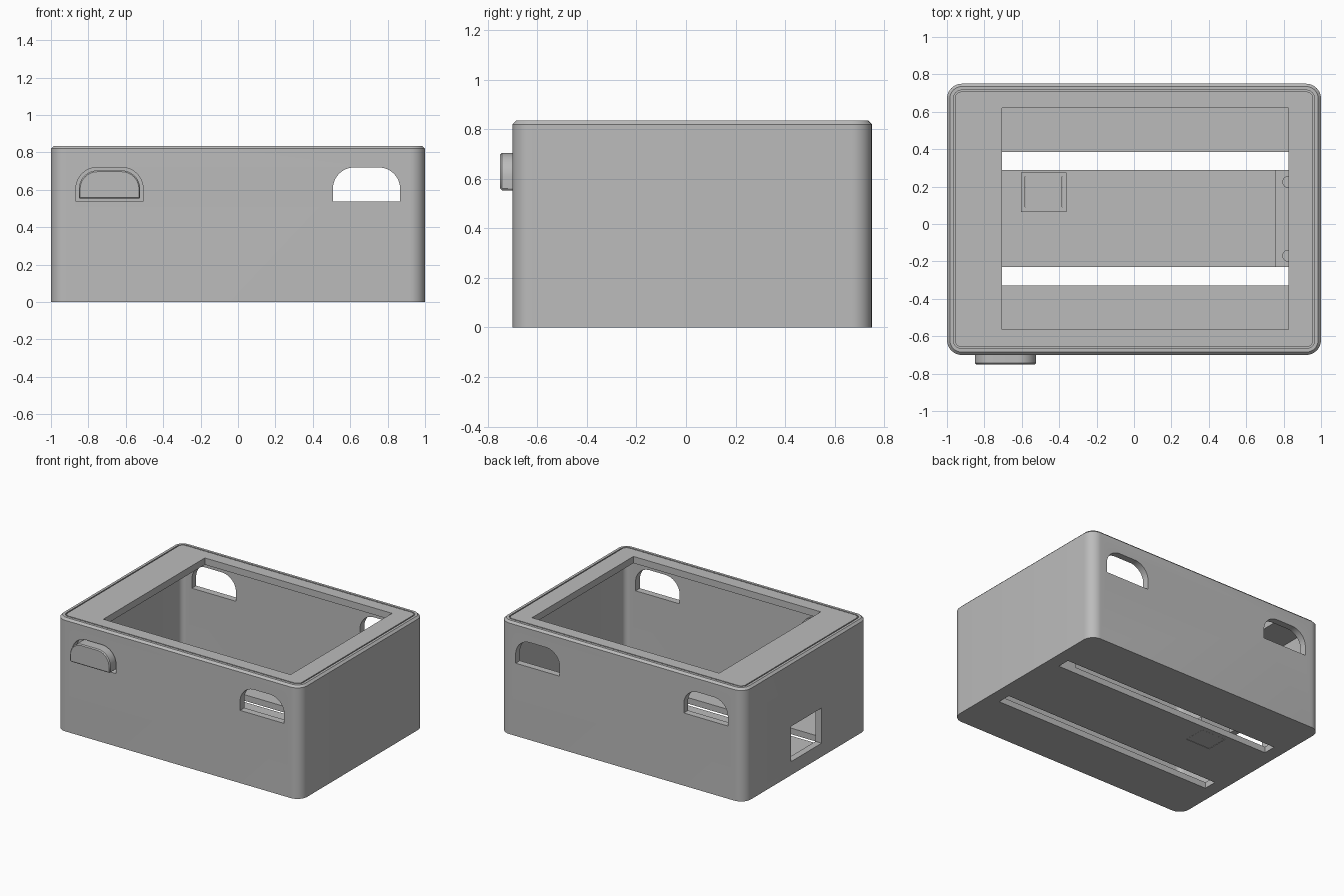
import bpy, bmesh, math
from mathutils import Vector

if "Cube" in bpy.data.objects:
    bpy.data.objects.remove(bpy.data.objects["Cube"])

grey = bpy.data.materials.new("mid grey")
grey.use_nodes = True
grey.diffuse_color = (0.5, 0.5, 0.5, 1)
grey.node_tree.nodes["Principled BSDF"].inputs["Base Color"].default_value = (0.5, 0.5, 0.5, 1)

FRONT, BACK, TOP = -0.70, 0.75, 0.835
WALL, FLOOR = 0.05, 0.045
MID = (FRONT + BACK) / 2


def loft(name, loops):
    """Skin a stack of equal-length point loops and cap both ends."""
    bm = bmesh.new()
    rings = [[bm.verts.new(p) for p in loop] for loop in loops]
    for a, b in zip(rings, rings[1:]):
        for i in range(len(a)):
            j = (i + 1) % len(a)
            bm.faces.new((a[i], a[j], b[j], b[i]))
    bm.faces.new(rings[0])
    bm.faces.new(rings[-1])
    bmesh.ops.recalc_face_normals(bm, faces=bm.faces)
    mesh = bpy.data.meshes.new(name)
    bm.to_mesh(mesh)
    bm.free()
    mesh.materials.append(grey)
    obj = bpy.data.objects.new(name, mesh)
    bpy.context.collection.objects.link(obj)
    return obj


def round_loop(inset, z, radius, steps=10):
    """Rounded rectangle following the case outline."""
    hx, hy = 1 - inset - radius, (BACK - FRONT) / 2 - inset - radius
    pts = []
    for k, (sx, sy) in enumerate(((1, 1), (-1, 1), (-1, -1), (1, -1))):
        for s in range(steps + 1):
            a = math.pi / 2 * (k + s / steps)
            pts.append((sx * hx + radius * math.cos(a),
                        MID + sy * hy + radius * math.sin(a), z))
    return pts


def box(name, x0, x1, y0, y1, z0, z1):
    return loft(name, [[(x0, y0, z), (x1, y0, z), (x1, y1, z), (x0, y1, z)] for z in (z0, z1)])


def arch(name, cx, y0, y1, grow=0.0):
    """Handle shape: flat bottom, rounded upper corners, extruded along y."""
    half, low, high, r = 0.18 + grow, 0.537 - grow, 0.72 + grow, 0.115 + grow
    prof = [(-half, low), (half, low)]
    for sign, start in ((1, 0), (-1, math.pi / 2)):
        for s in range(13):
            a = start + math.pi / 2 * s / 12
            prof.append((sign * (half - r) + r * math.cos(a), high - r + r * math.sin(a)))
    return loft(name, [[(cx + x, y, z) for x, z in prof] for y in (y0, y1)])


def cut(target, cutter):
    cutter.hide_render = True
    mod = target.modifiers.new("cut", "BOOLEAN")
    mod.operation, mod.solver, mod.object = "DIFFERENCE", "EXACT", cutter
    bpy.context.view_layer.objects.active = target
    bpy.ops.object.modifier_apply(modifier=mod.name)
    bpy.data.objects.remove(cutter)


def bevel(obj, width):
    mod = obj.modifiers.new("edge", "BEVEL")
    mod.width, mod.segments, mod.limit_method = width, 1, "ANGLE"
    mod.angle_limit = math.radians(60)


# Case shell with chamfered top edge and a fine seam round the rim
case = loft("case", [round_loop(0, 0, 0.08), round_loop(0, 0.82, 0.08),
                     round_loop(0.015, TOP, 0.065), round_loop(0.034, TOP, 0.046),
                     round_loop(0.034, TOP - 0.01, 0.046), round_loop(0.042, TOP - 0.01, 0.038),
                     round_loop(0.042, TOP, 0.038)])
cut(case, loft("cavity", [round_loop(WALL, z, 0.04) for z in (FLOOR, TOP - 0.05)]))
cut(case, box("top_opening", -0.705, 0.825, -0.565, 0.62, 0.6, 1))

# Floor slots
for y0, y1 in ((-0.33, -0.23), (0.29, 0.385)):
    cut(case, box("slot", -0.9, 0.9, y0, y1, -0.1, 0.044 + 0.05))

# Handle holes in front and back walls, and the port in the side wall
for cx in (-0.687, 0.687):
    for y in (FRONT, BACK):
        cut(case, arch("handle_hole", cx, y - 0.09, y + 0.09))
cut(case, box("side_port", -1.1, -0.9, -0.155, 0.2, 0.1, 0.36))

# Button pocket in the floor
cut(case, box("button_hole", -0.582, -0.382, 0.09, 0.255, -0.1, 0.2))

# Handle plug in the front left-hand hole, with its inner retaining flange
plug = arch("handle_plug", -0.687, -0.75, -0.64, -0.016)
bevel(plug, 0.007)
arch("plug_flange", -0.687, -0.65, -0.63, 0.02)

# Button with its surrounding frame
frame = box("button_frame", -0.605, -0.36, 0.065, 0.275, FLOOR - 0.002, 0.085)
cut(frame, box("frame_hole", -0.582, -0.382, 0.09, 0.255, -0.1, 0.2))
box("floor_button", -0.58, -0.384, 0.092, 0.253, 0.001, 0.082)

# End ledge with two locating pegs
box("end_ledge", 0.755, 0.96, -0.23, 0.29, FLOOR - 0.002, 0.12)
for y in (-0.17, 0.225):
    bpy.ops.mesh.primitive_cylinder_add(vertices=24, radius=0.032, depth=0.04,
                                        location=(0.825, y, 0.135))
    bpy.context.object.name = "ledge_peg"
    bpy.context.object.data.materials.append(grey)

# Smooth rounded corners, keep edges crisp
bpy.ops.object.select_all(action="DESELECT")
for obj in bpy.context.scene.objects:
    if obj.type == "MESH":
        obj.select_set(True)
        bpy.context.view_layer.objects.active = obj
bpy.ops.object.shade_smooth_by_angle(angle=math.radians(30))
